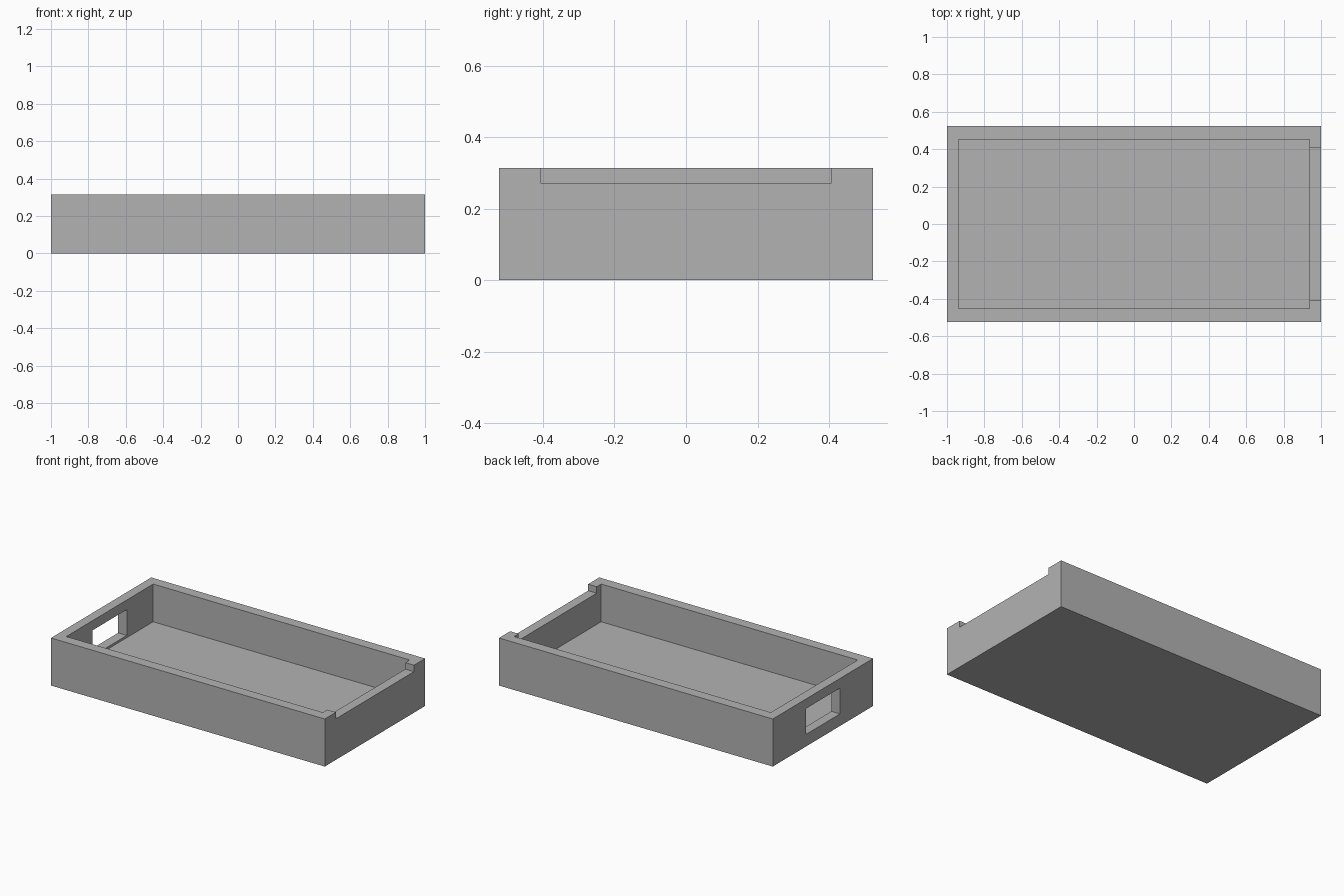
import bpy
import bmesh
from mathutils import Matrix, Vector

default = bpy.data.objects.get("Cube")
if default:
    bpy.data.objects.remove(default, do_unlink=True)

HALF_X, HALF_Y, HEIGHT = 1.0, 0.523, 0.314
INNER_X, INNER_Y, FLOOR = 0.937, 0.453, 0.065

grey = bpy.data.materials.new("plain grey")
grey.use_nodes = True
colour = (0.45, 0.45, 0.45, 1)
grey.diffuse_color = colour
grey.node_tree.nodes["Principled BSDF"].inputs["Base Color"].default_value = colour


def box(name, low, high):
    """Box between two opposite corners."""
    low, high = Vector(low), Vector(high)
    bm = bmesh.new()
    bmesh.ops.create_cube(bm, size=1, matrix=Matrix.LocRotScale(
        (low + high) / 2, None, high - low))
    mesh = bpy.data.meshes.new(name)
    bm.to_mesh(mesh)
    bm.free()
    obj = bpy.data.objects.new(name, mesh)
    bpy.context.collection.objects.link(obj)
    mesh.materials.append(grey)
    return obj


def cut(target, cutter):
    """Subtract the cutter, then discard it."""
    cutter.hide_render = True
    mod = target.modifiers.new("cut", 'BOOLEAN')
    mod.operation = 'DIFFERENCE'
    mod.solver = 'EXACT'
    mod.object = cutter
    bpy.context.view_layer.objects.active = target
    bpy.ops.object.modifier_apply(modifier=mod.name)
    bpy.data.objects.remove(cutter, do_unlink=True)


# Solid block that becomes the open tray
tray = box("tray", (-HALF_X, -HALF_Y, 0), (HALF_X, HALF_Y, HEIGHT))

# Hollow interior
cut(tray, box("interior", (-INNER_X, -INNER_Y, FLOOR), (INNER_X, INNER_Y, 0.5)))

# Shallow notch in the top of the +x end wall
cut(tray, box("notch", (0.9, -0.407, 0.271), (1.1, 0.407, 0.5)))

# Rectangular window through the -x end wall
cut(tray, box("window", (-1.1, -0.178, 0.08), (-0.9, 0.178, 0.25)))
